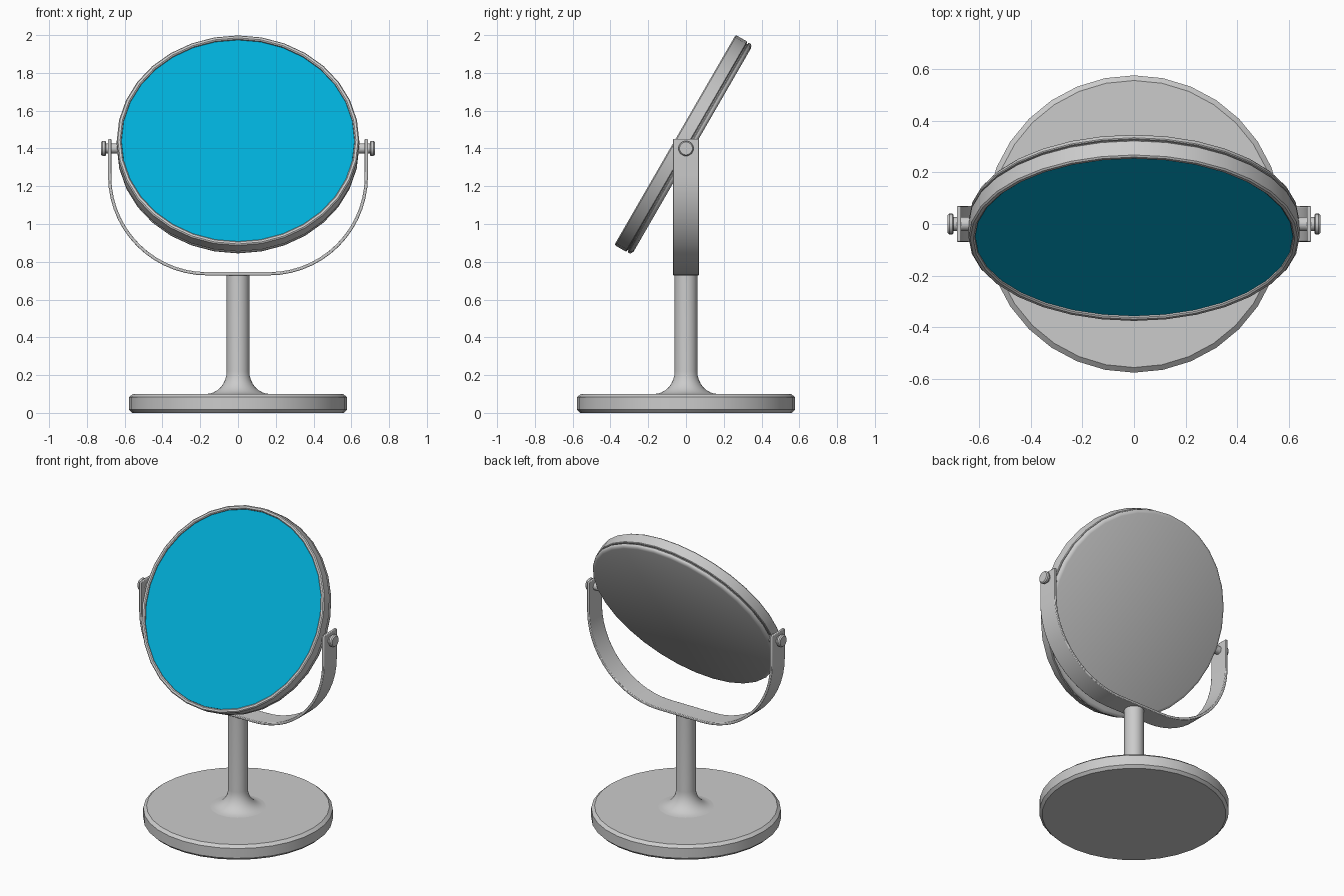
import bpy, bmesh, math
from mathutils import Matrix, Vector

if "Cube" in bpy.data.objects:
    bpy.data.objects.remove(bpy.data.objects["Cube"])

PIVOT = Vector((0, 0, 1.40))


def finish(name, bm, angle=35):
    bmesh.ops.remove_doubles(bm, verts=bm.verts, dist=1e-5)
    bmesh.ops.recalc_face_normals(bm, faces=bm.faces)
    mesh = bpy.data.meshes.new(name)
    bm.to_mesh(mesh)
    bm.free()
    ob = bpy.data.objects.new(name, mesh)
    bpy.context.collection.objects.link(ob)
    bpy.ops.object.select_all(action='DESELECT')
    bpy.context.view_layer.objects.active = ob
    ob.select_set(True)
    bpy.ops.object.shade_smooth_by_angle(angle=math.radians(angle))
    return ob


def lathe(name, profile, steps=32, matrix=Matrix()):
    """Spin an (r, z) profile about z, then place it."""
    bm = bmesh.new()
    vs = [bm.verts.new((r, 0, z)) for r, z in profile]
    es = [bm.edges.new(p) for p in zip(vs, vs[1:])]
    bmesh.ops.spin(bm, geom=vs + es, cent=(0, 0, 0), axis=(0, 0, 1),
                   angle=2 * math.pi, steps=steps)
    bm.transform(matrix)
    return finish(name, bm)


# Round base with chamfered edges
lathe("base", [(0, 0), (0.56, 0), (0.577, 0.017), (0.577, 0.083),
               (0.557, 0.10), (0, 0.10)])

# Stem with a flared foot
flare = [(0.17 - 0.11 * math.sin(t), 0.22 - 0.12 * math.cos(t))
         for t in [math.pi / 2 * i / 8 for i in range(9)]]
lathe("stem", flare + [(0.06, 0.735), (0, 0.735)])

# U-shaped yoke: flat strip swept around the mirror
outer, thick, half_w, cx, cz = 0.525, 0.017, 0.069, 0.163, 1.253
right = [(0, 0)] + [(math.sin(t), math.cos(t))
                    for t in [math.pi / 2 * i / 14 for i in range(15)]]


def yoke_side(radius):
    pts = [(cx + radius * s, cz - radius * c) for s, c in right[1:]]
    pts.append((cx + radius, 1.45))
    return [(-x, z) for x, z in reversed(pts)] + pts


bm = bmesh.new()
rows = []
for (xo, zo), (xi, zi) in zip(yoke_side(outer), yoke_side(outer - thick)):
    rows.append([bm.verts.new(p) for p in (
        (xo, -half_w, zo), (xo, half_w, zo), (xi, half_w, zi), (xi, -half_w, zi))])
for a, b in zip(rows, rows[1:]):
    for i in range(4):
        j = (i + 1) % 4
        bm.faces.new((a[i], a[j], b[j], b[i]))
bm.faces.new(rows[0])
bm.faces.new(rows[-1][::-1])
yoke = finish("yoke", bm)
bevel = yoke.modifiers.new("soft_edges", 'BEVEL')
bevel.width, bevel.segments = 0.004, 2
bevel.limit_method, bevel.angle_limit = 'ANGLE', math.radians(40)

# Pivot pins with round knobs, one on each side
for side, label in ((1, "right"), (-1, "left")):
    turn = Matrix.Translation(PIVOT) @ Matrix.Rotation(side * math.pi / 2, 4, 'Y')
    lathe("pivot_pin_" + label,
          [(0, 0.61), (0.027, 0.61), (0.027, 0.70), (0.036, 0.70), (0.040, 0.704),
           (0.040, 0.717), (0.034, 0.724), (0, 0.724)], 24, turn)

# Tilted mirror: local z is the glass normal, facing forward and up
tilt = (Matrix.Translation(PIVOT) @ Matrix.Rotation(math.radians(60), 4, 'X')
        @ Matrix.Translation((0, 0.01, 0)))
lathe("mirror_housing", [
    (0, 0.050), (0.618, 0.050), (0.618, 0.068), (0.624, 0.073), (0.636, 0.073),
    (0.642, 0.067), (0.642, 0.004), (0.638, 0.000), (0.630, -0.001),
    (0.630, -0.006), (0.638, -0.007), (0.641, -0.011), (0.640, -0.020),
    (0.634, -0.028), (0.620, -0.033), (0, -0.033)], 32, tilt)

# Blue glass, slightly recessed in the rim
glass = lathe("mirror_glass", [(0, 0.051), (0.617, 0.051), (0.617, 0.062), (0, 0.062)],
              32, tilt)
mat = bpy.data.materials.new("glass_blue")
mat.diffuse_color = (0.0, 0.42, 0.68, 1)
mat.use_nodes = True
mat.node_tree.nodes["Principled BSDF"].inputs["Base Color"].default_value = mat.diffuse_color
glass.data.materials.append(mat)
